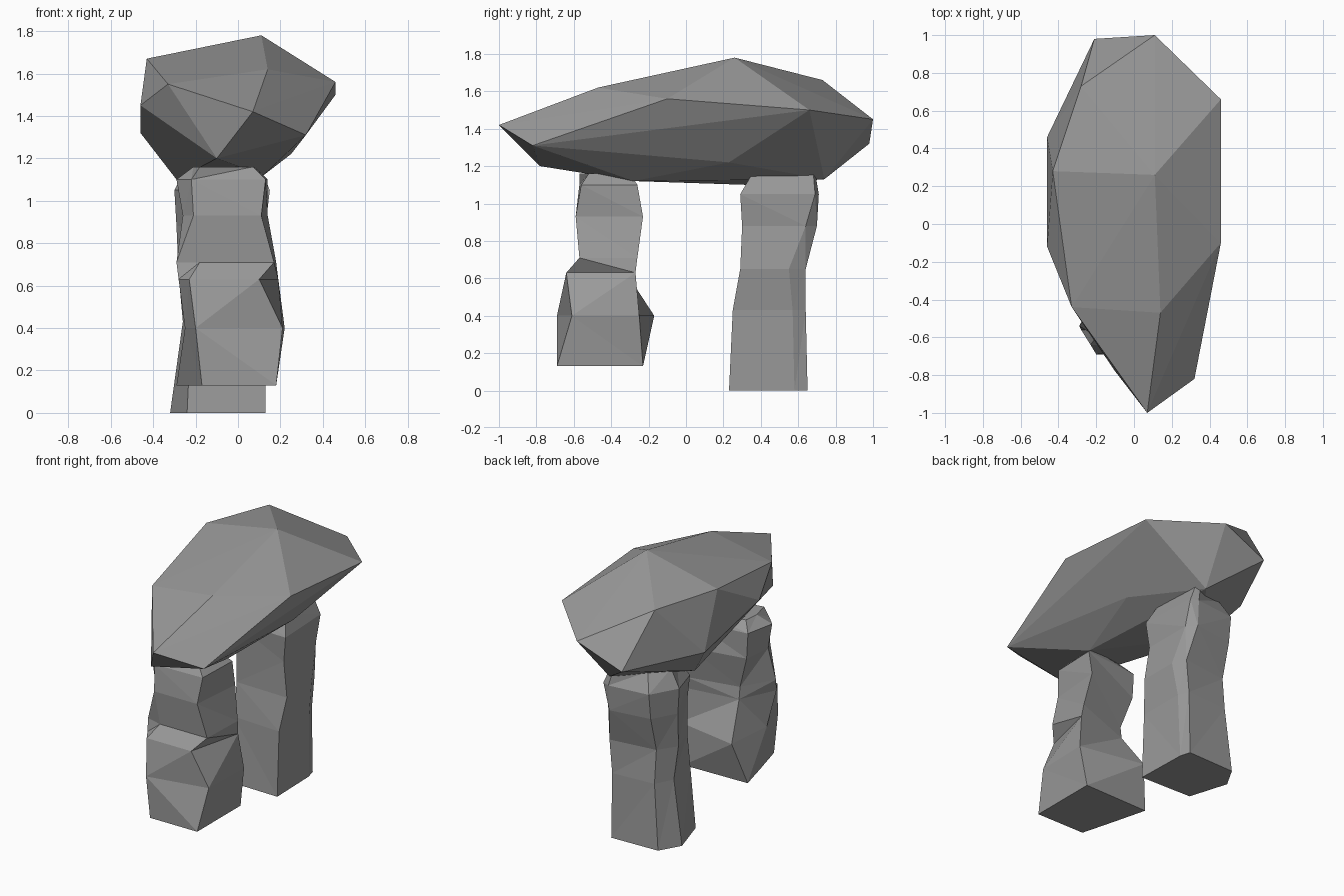
import bpy
import bmesh

# Remove the default cube
default_cube = bpy.data.objects.get("Cube")
if default_cube:
    bpy.data.objects.remove(default_cube, do_unlink=True)

# One stone colour for every part
stone = bpy.data.materials.new("grey stone")
stone.use_nodes = True
stone_colour = (.32, .32, .32, 1)
stone.diffuse_color = stone_colour
for node in stone.node_tree.nodes:
    if node.type == "BSDF_PRINCIPLED":
        node.inputs["Base Color"].default_value = stone_colour
        node.inputs["Roughness"].default_value = .9


def finish_part(name, mesh_builder):
    """Turn the bmesh into a flat-shaded, stone-coloured object."""
    bmesh.ops.recalc_face_normals(mesh_builder, faces=mesh_builder.faces[:])
    mesh = bpy.data.meshes.new(name)
    mesh_builder.to_mesh(mesh)
    mesh_builder.free()
    mesh.materials.append(stone)
    part = bpy.data.objects.new(name, mesh)
    bpy.context.collection.objects.link(part)
    return part


def convex_boulder(name, corners):
    """Wrap a faceted boulder around its corner points."""
    builder = bmesh.new()
    for corner in corners:
        builder.verts.new(corner)
    hull = bmesh.ops.convex_hull(builder, input=builder.verts[:])
    leftovers = {item for item in hull["geom_interior"] + hull["geom_unused"]
                 if isinstance(item, bmesh.types.BMVert) and item.is_valid}
    bmesh.ops.delete(builder, geom=list(leftovers), context="VERTS")
    return finish_part(name, builder)


def standing_stone(name, sections):
    """Loft a rough pillar through horizontal sections (height, outline)."""
    builder = bmesh.new()
    rings = [[builder.verts.new((x, y, height)) for x, y in outline]
             for height, outline in sections]
    for lower, upper in zip(rings, rings[1:]):
        count = len(lower)
        for index in range(count):
            following = (index + 1) % count
            builder.faces.new((lower[index], lower[following],
                               upper[following], upper[index]))
    builder.faces.new(list(reversed(rings[0])))
    builder.faces.new(rings[-1])
    # Break the warped quads into the crisp facets of hewn rock
    sides = [face for face in builder.faces if len(face.verts) == 4]
    bmesh.ops.triangulate(builder, faces=sides, quad_method="SHORT_EDGE")
    return finish_part(name, builder)


# Capstone: crown, rim and underside corners
crown = [(.14, -.47, 1.62), (.11, .26, 1.78), (-.43, .28, 1.67),
         (-.28, .73, 1.66), (-.33, -.44, 1.55)]
rim = [(.07, -1, 1.42), (.32, -.82, 1.31), (.46, -.1, 1.56),
       (.46, .66, 1.5), (.11, 1, 1.45), (-.21, .98, 1.32),
       (-.46, .46, 1.32), (-.46, -.12, 1.45)]
underside = [(-.1, -.78, 1.2), (.25, .23, 1.22), (.12, -.28, 1.12),
             (-.29, .32, 1.1), (.05, .74, 1.13)]
convex_boulder("capstone", crown + rim + underside)

# Front pillar: corners run front left, front right, back right, back, side
standing_stone("front_pillar", [
    (.13, [(-.17, -.69), (.18, -.69), (.18, -.23), (-.29, -.24), (-.23, -.47)]),
    (.4, [(-.2, -.69), (.21, -.61), (.22, -.25), (-.22, -.17), (-.25, -.5)]),
    (.63, [(-.23, -.64), (.1, -.64), (.19, -.27), (-.17, -.32), (-.28, -.56)]),
    (.71, [(-.18, -.57), (.17, -.57), (.18, -.26), (-.17, -.33), (-.29, -.54)]),
    (.93, [(-.21, -.59), (.11, -.59), (.14, -.23), (-.24, -.3), (-.26, -.5)]),
    (1.1, [(-.22, -.57), (.13, -.56), (.14, -.26), (-.25, -.3), (-.29, -.5)]),
    (1.16, [(-.18, -.57), (.07, -.52), (.08, -.3), (-.2, -.35), (-.21, -.45)]),
])

# Back pillar: six-sided, with a narrow chamfer at its rear edge
standing_stone("back_pillar", [
    (0, [(.13, .23), (.12, .58), (.1, .65), (-.24, .64), (-.32, .5), (-.24, .24)]),
    (.43, [(.13, .25), (.13, .57), (.1, .64), (-.2, .62), (-.26, .5), (-.22, .27)]),
    (.65, [(.16, .29), (.16, .55), (.12, .64), (-.2, .6), (-.28, .48), (-.22, .3)]),
    (.88, [(.13, .3), (.13, .64), (.08, .7), (-.2, .66), (-.29, .5), (-.22, .3)]),
    (1.05, [(.15, .29), (.13, .69), (.08, .71), (-.2, .68), (-.3, .5), (-.24, .3)]),
    (1.17, [(.1, .36), (.08, .68), (.05, .69), (-.15, .62), (-.24, .5), (-.18, .36)]),
])
